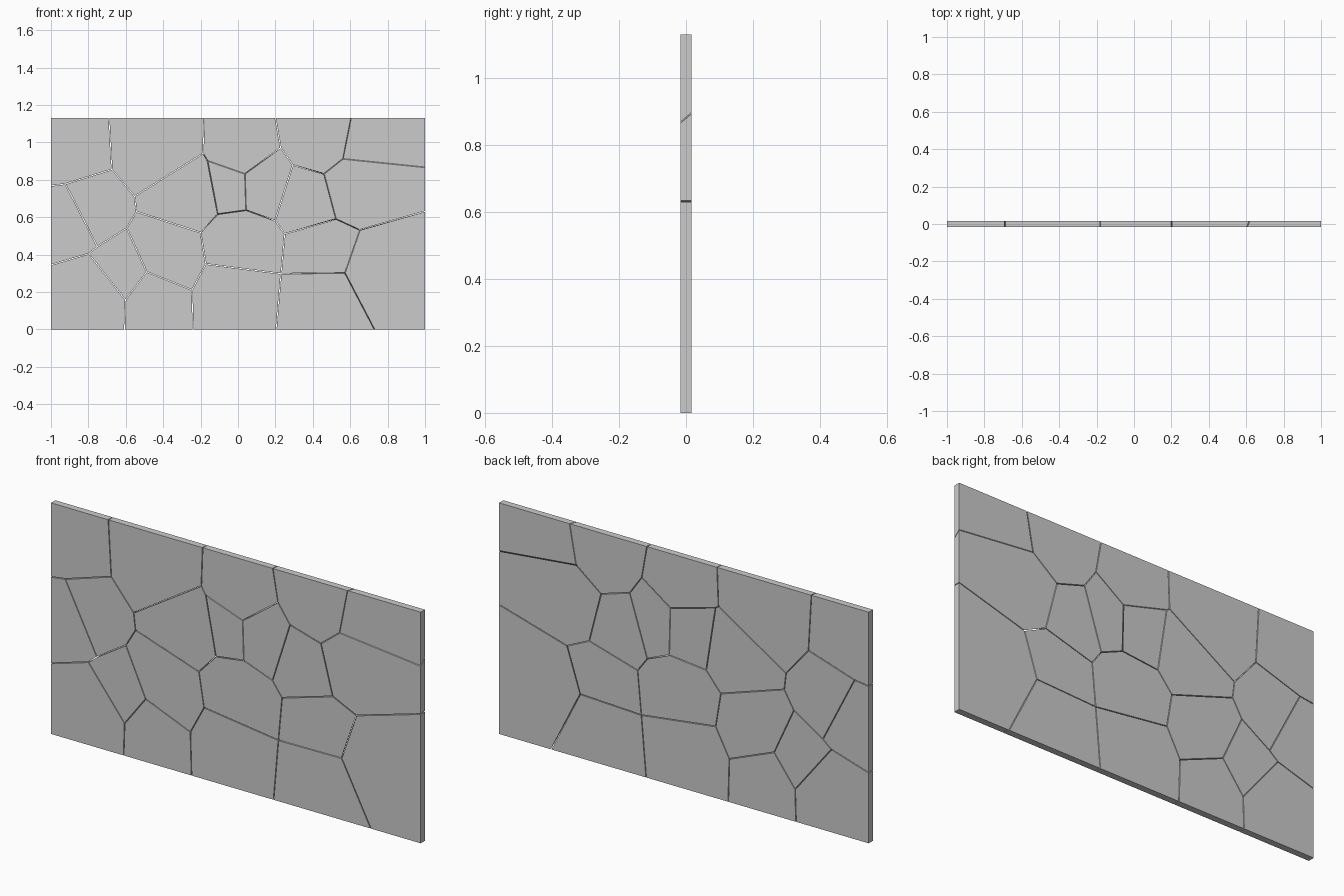
import bpy, bmesh
from mathutils import Vector

if "Cube" in bpy.data.objects:
    bpy.data.objects.remove(bpy.data.objects["Cube"])

W, H, D = 1.0, 1.13, 0.0165   # half width, height, half thickness
GAP = 0.002                   # inset of each shard along its cracks

# Crack joints on the front face (x, z)
P = dict(
    TL=(-W, H), TR=(W, H), BL=(-W, 0), BR=(W, 0),
    T1=(-.69, H), T2=(-.18, H), T3=(.20, H), T4=(.604, H),
    B1=(-.607, 0), B2=(-.24, 0), B3=(.204, 0), B4=(.73, 0),
    L1=(-W, .768), L2=(-W, .345), R1=(W, .867), R2=(W, .632),
    a=(-.674, .856), b=(-.553, .712), c=(-.543, .63), d=(-.187, .941),
    e=(-.163, .902), f=(.037, .832), g=(.043, .638), h=(.198, .582),
    i=(.25, .511), j=(.228, .972), k=(.293, .879), l=(.46, .832),
    m=(.561, .912), n=(.524, .591), o=(.652, .532), p=(.572, .302),
    q=(.23, .298), r=(-.172, .35), s=(-.2, .518), t=(-.108, .617),
    u=(-.246, .211), v=(-.488, .308), w=(-.595, .542), x=(-.602, .158),
    y=(-.798, .405), z=(-.752, .443), A=(-.923, .778))

# How far slanted cracks drift by the time they reach the back face
DRIFT = dict(f=(.036, .032), g=(.036, -.006), e=(-.008, .028), m=(.022, .026),
             l=(-.012, 0), n=(-.012, -.006), o=(-.02, -.003), p=(-.011, .01),
             R1=(0, .028), B4=(-.012, 0), T4=(.014, 0), t=(-.013, -.005))

# Each shard as a clockwise loop of joints
SHARDS = """TL T1 a A L1|T1 T2 d b a|T2 T3 j f e d|T3 T4 m l k j|T4 TR R1 m
R1 R2 o n l m|R2 BR B4 p o|k l n i h|j k h g f|e f g t|d e t s c b
t g h i q r s|i n o p q|q p B4 B3|r q B3 B2 u|c s r u v w|a b c w z A
A z y L2 L1|w v x y z|v u B2 B1 x|y x B1 BL L2""".replace("\n", "|").split("|")


def on_border(a, b):
    """True when the edge lies on the outer outline of the panel."""
    return any(abs(a[k] - lim) < 1e-6 and abs(b[k] - lim) < 1e-6
               for k, lim in ((0, -W), (0, W), (1, 0), (1, H)))


def inset(loop):
    """Pull crack edges inward, keeping border edges in place."""
    n, lines, out = len(loop), [], []
    for k in range(n):
        a, b = loop[k], loop[(k + 1) % n]
        t = (b - a).normalized()
        nor = Vector((t.y, -t.x))
        lines.append((nor, nor.dot(a) + (0 if on_border(a, b) else GAP)))
    for k in range(n):
        (n1, c1), (n2, c2) = lines[k - 1], lines[k]
        det = n1.x * n2.y - n1.y * n2.x
        if abs(det) < 0.05:
            out.append(loop[k] + n2 * GAP)
        else:
            out.append(Vector(((c1 * n2.y - c2 * n1.y) / det,
                               (n1.x * c2 - n2.x * c1) / det)))
    return out


def make_shard(index, names):
    front = [Vector(P[k]) for k in names]
    back = [Vector(P[k]) + Vector(DRIFT.get(k, (0, 0))) for k in names]
    bm = bmesh.new()
    fv = [bm.verts.new((q.x, -D, q.y)) for q in inset(front)]
    bv = [bm.verts.new((q.x, D, q.y)) for q in inset(back)]
    bm.faces.new(fv)
    bm.faces.new(bv[::-1])
    for k in range(len(fv)):
        m = (k + 1) % len(fv)
        bm.faces.new((fv[k], bv[k], bv[m], fv[m]))
    bmesh.ops.recalc_face_normals(bm, faces=bm.faces)
    mesh = bpy.data.meshes.new(f"panel_shard_{index:02d}")
    bm.to_mesh(mesh)
    bm.free()
    bpy.context.collection.objects.link(bpy.data.objects.new(mesh.name, mesh))


# Cracked panel
for index, names in enumerate(SHARDS, 1):
    make_shard(index, names.split())
